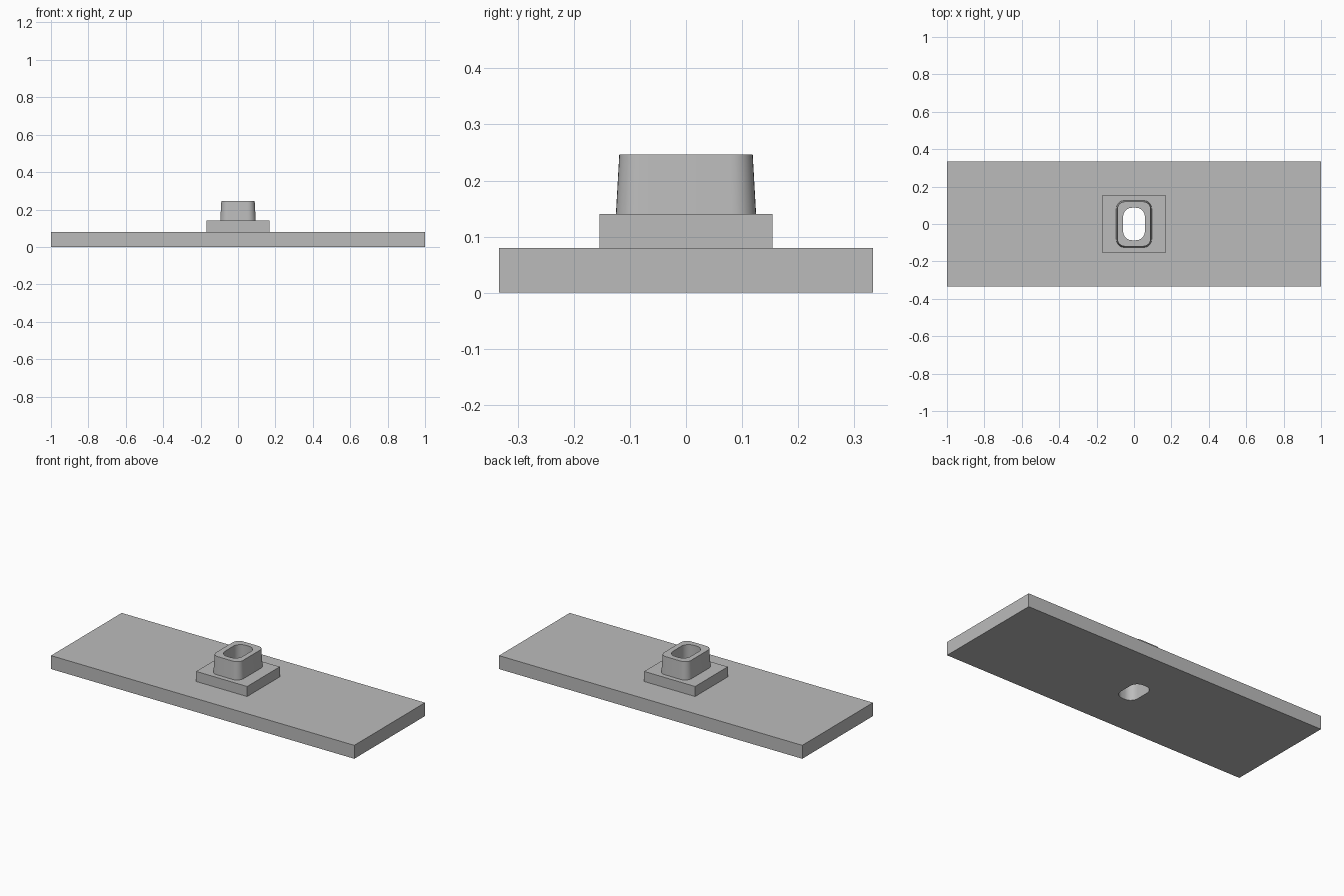
import bpy
import bmesh
from math import cos, sin, pi

cube = bpy.data.objects.get("Cube")
if cube:
    bpy.data.objects.remove(cube, do_unlink=True)

# Single plain grey
grey = bpy.data.materials.new("plain_grey")
grey.use_nodes = True
colour = (0.5, 0.5, 0.5, 1)
grey.diffuse_color = colour
grey.node_tree.nodes["Principled BSDF"].inputs["Base Color"].default_value = colour


def outline(half_x, half_y, z, radius=0.0, steps=8):
    """Rectangle outline, with rounded corners if a radius is given."""
    points = []
    for i, (sx, sy) in enumerate([(1, 1), (-1, 1), (-1, -1), (1, -1)]):
        cx, cy = sx * (half_x - radius), sy * (half_y - radius)
        for k in range(steps + 1 if radius else 1):
            a = (i + k / steps) * pi / 2
            points.append((cx + radius * cos(a), cy + radius * sin(a), z))
    return points


def make_part(name, outlines):
    """Join successive outlines: flat rings at equal height, walls otherwise."""
    bm = bmesh.new()
    loops = []
    for points in outlines:
        verts = [bm.verts.new(p) for p in points]
        edges = [bm.edges.new((verts[i - 1], verts[i])) for i in range(len(verts))]
        loops.append((verts, edges))
    for (va, ea), (vb, eb) in zip(loops, loops[1:]):
        if abs(va[0].co.z - vb[0].co.z) < 1e-6:
            bmesh.ops.triangle_fill(bm, edges=ea + eb, use_beauty=True, normal=(0, 0, 1))
        else:
            for i in range(len(va)):
                bm.faces.new((va[i - 1], va[i], vb[i], vb[i - 1]))
    bmesh.ops.recalc_face_normals(bm, faces=bm.faces[:])
    mesh = bpy.data.meshes.new(name)
    bm.to_mesh(mesh)
    bm.free()
    mesh.materials.append(grey)
    obj = bpy.data.objects.new(name, mesh)
    bpy.context.collection.objects.link(obj)
    bpy.ops.object.select_all(action="DESELECT")
    obj.select_set(True)
    bpy.context.view_layer.objects.active = obj
    bpy.ops.object.shade_smooth_by_angle(angle=pi / 6)
    return obj


PLATE_TOP, STEP_TOP, COLLAR_TOP = 0.08, 0.14, 0.246


def plate(z):
    return outline(1.0, 0.333, z)


def step(z):
    return outline(0.168, 0.154, z)


def bore(z):
    return outline(0.058, 0.087, z, 0.048)


collar_foot = outline(0.095, 0.125, STEP_TOP, 0.043)
collar_rim = outline(0.089, 0.119, COLLAR_TOP, 0.039)

# Long base slab, pierced underneath
make_part("base_plate", [bore(0), plate(0), plate(PLATE_TOP), step(PLATE_TOP)])

# Raised square step
make_part("raised_step", [step(PLATE_TOP), step(STEP_TOP), collar_foot])

# Tapered collar with the slot running down through everything
make_part("tapered_collar", [collar_foot, collar_rim, bore(COLLAR_TOP), bore(0)])
